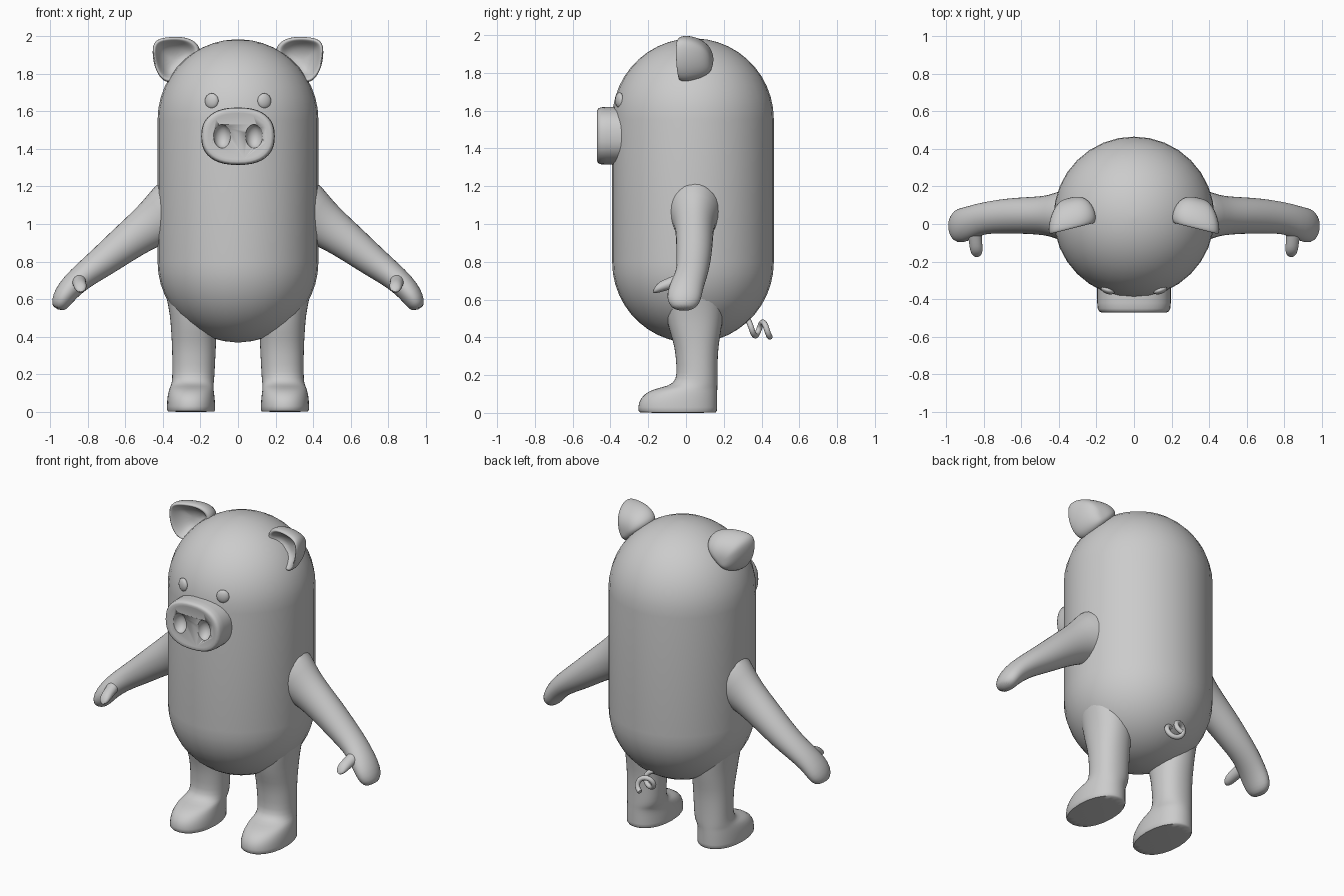
import bpy, bmesh, math
from mathutils import Vector

if "Cube" in bpy.data.objects:
    bpy.data.objects.remove(bpy.data.objects["Cube"])

grey = bpy.data.materials.new("plain_grey")
grey.diffuse_color = (0.6, 0.6, 0.6, 1)
grey.use_nodes = True
grey.node_tree.nodes["Principled BSDF"].inputs["Base Color"].default_value = grey.diffuse_color


def finish(name, bm, subsurf=0, angle=50):
    """Turn a bmesh into a smooth-shaded object."""
    bmesh.ops.recalc_face_normals(bm, faces=bm.faces)
    me = bpy.data.meshes.new(name)
    bm.to_mesh(me)
    bm.free()
    me.materials.append(grey)
    ob = bpy.data.objects.new(name, me)
    bpy.context.collection.objects.link(ob)
    bpy.ops.object.select_all(action='DESELECT')
    ob.select_set(True)
    bpy.context.view_layer.objects.active = ob
    if subsurf:
        mod = ob.modifiers.new("subsurf", 'SUBSURF')
        mod.levels = mod.render_levels = subsurf
        bpy.ops.object.modifier_apply(modifier=mod.name)
    bpy.ops.object.shade_smooth_by_angle(angle=math.radians(angle))
    return ob


def loft(name, rings, subsurf=0, angle=50):
    """Skin a list of closed rings and cap both ends."""
    bm = bmesh.new()
    loops = [[bm.verts.new(p) for p in ring] for ring in rings]
    n = len(loops[0])
    for a, b in zip(loops, loops[1:]):
        for i in range(n):
            j = (i + 1) % n
            bm.faces.new((a[i], a[j], b[j], b[i]))
    bm.faces.new(loops[0])
    bm.faces.new(loops[-1])
    return finish(name, bm, subsurf, angle)


def ellipse(center, u, v, n=16, power=2.0):
    """Ring (or superellipse) around a centre with half-axes u and v."""
    pts = []
    for i in range(n):
        a = 2 * math.pi * i / n
        c, s = math.cos(a), math.sin(a)
        c = math.copysign(abs(c) ** (2 / power), c)
        s = math.copysign(abs(s) ** (2 / power), s)
        pts.append(Vector(center) + Vector(u) * c + Vector(v) * s)
    return pts


def tube(name, stations, mirror=1, subsurf=1):
    """Limb through (x, y, z, half thickness, half depth) stations, depth kept near y."""
    pts = [Vector((s[0] * mirror, s[1], s[2])) for s in stations]
    rings = []
    for i, s in enumerate(stations):
        t = (pts[min(i + 1, len(pts) - 1)] - pts[max(i - 1, 0)]).normalized()
        u = t.cross(Vector((0, 1, 0))).normalized()
        v = u.cross(t).normalized()
        rings.append(ellipse(pts[i], u * s[3], v * s[4]))
    return loft(name, rings, subsurf)


def ellipsoid(name, loc, size, turn=0):
    bm = bmesh.new()
    bmesh.ops.create_uvsphere(bm, u_segments=20, v_segments=12, radius=1)
    ob = finish(name, bm)
    ob.location, ob.scale, ob.rotation_euler = loc, size, (0, 0, turn)
    return ob


# Capsule body
R, CY, LOW, HIGH = 0.428, 0.037, 0.798, 1.555
arc = [math.radians(a) for a in range(2, 91, 8)]
profile = [(R * math.sin(a), LOW - R * math.cos(a)) for a in arc]
profile += [(R * math.sin(a), HIGH + R * math.cos(a)) for a in reversed(arc)]
loft("body", [ellipse((0, CY, z), (r, 0, 0), (0, r, 0), 32) for r, z in profile])

# Snout with two hollow nostrils
snout_rings = [(-0.25, 1), (-0.42, 1), (-0.45, 0.985), (-0.464, 0.95), (-0.47, 0.89), (-0.466, 0.8)]
snout = loft("snout", [ellipse((0, y, 1.467), (0.196 * s, 0, 0), (0, 0, 0.153 * s), 40, 2.4)
                       for y, s in snout_rings])
for m in (-1, 1):
    cutter = ellipsoid("nostril_cutter", (0.085 * m, -0.472, 1.467), (0.046, 0.055, 0.064))
    cutter.hide_render = True
    mod = snout.modifiers.new("nostril", 'BOOLEAN')
    mod.operation, mod.solver, mod.object = 'DIFFERENCE', 'EXACT', cutter
    bpy.context.view_layer.objects.active = snout
    bpy.ops.object.modifier_apply(modifier=mod.name)
    bpy.data.objects.remove(cutter)

# Ear outline seen from the front
ear_outline = [(0.20, 1.95), (0.25, 1.99), (0.32, 2.0), (0.40, 1.995), (0.45, 1.975), (0.458, 1.92),
               (0.452, 1.86), (0.43, 1.795), (0.385, 1.745), (0.32, 1.76), (0.25, 1.83), (0.20, 1.90)]
# Ear rings: depth and outline scale, from the back bulge over the rim into the hollow
ear_rings = [(0.135, 0.15), (0.13, 0.4), (0.105, 0.68), (0.055, 0.9), (0.005, 1.0), (-0.03, 0.97),
             (-0.035, 0.86), (-0.01, 0.74), (0.025, 0.55), (0.045, 0.2)]

# Legs with feet: height, centre x, front y, back y, half width
leg_rings = [(0.0, 0.25, -0.25, 0.165, 0.128), (0.004, 0.25, -0.255, 0.167, 0.13),
             (0.055, 0.25, -0.257, 0.168, 0.13), (0.10, 0.25, -0.225, 0.168, 0.124),
             (0.128, 0.247, -0.17, 0.168, 0.118), (0.143, 0.243, -0.09, 0.168, 0.114),
             (0.175, 0.238, -0.05, 0.168, 0.113), (0.25, 0.236, -0.052, 0.168, 0.115),
             (0.35, 0.234, -0.06, 0.172, 0.118), (0.42, 0.235, -0.085, 0.185, 0.122),
             (0.52, 0.235, -0.11, 0.20, 0.128), (0.62, 0.24, -0.12, 0.21, 0.145),
             (0.72, 0.24, -0.10, 0.20, 0.165), (0.82, 0.23, -0.08, 0.18, 0.175)]

# Arm stations, flaring into the shoulder
arm = [(0.28, 0.045, 1.10, 0.20, 0.17), (0.37, 0.045, 1.055, 0.165, 0.14),
       (0.44, 0.045, 1.01, 0.13, 0.112), (0.52, 0.045, 0.955, 0.112, 0.102),
       (0.62, 0.045, 0.88, 0.098, 0.098), (0.72, 0.04, 0.80, 0.085, 0.092),
       (0.81, 0.03, 0.735, 0.072, 0.085), (0.88, 0.005, 0.675, 0.066, 0.09),
       (0.925, -0.01, 0.62, 0.06, 0.095), (0.948, -0.015, 0.575, 0.05, 0.082),
       (0.96, -0.015, 0.545, 0.03, 0.045)]
thumb = [(0.85, -0.01, 0.71, 0.04, 0.045), (0.847, -0.06, 0.695, 0.038, 0.04),
         (0.842, -0.11, 0.678, 0.036, 0.036), (0.838, -0.148, 0.665, 0.035, 0.034),
         (0.836, -0.172, 0.655, 0.02, 0.02)]

for m, side in ((-1, "right"), (1, "left")):
    tube(side + "_arm", arm, m)

    # Thumb pointing forward
    loft(side + "_thumb", [ellipse((x * m, y, z), (a, 0, 0), (0, 0.012, b), 12)
                           for x, y, z, a, b in thumb], 1)

    loft(side + "_leg", [ellipse((x * m, (f + b) / 2, z), (w, 0, 0), (0, (b - f) / 2, 0), 20, 2.2)
                         for z, x, f, b, w in leg_rings], 1)

    # Cupped ear, turned slightly outward
    rings = []
    for y, s in ear_rings:
        cx, cz = 0.35, 1.88 - max(y, 0) * 0.25
        rings.append([(m * (cx + (x - cx) * s), y + (0.36 - (cx + (x - cx) * s)) * 0.25, cz + (z - cz) * s)
                      for x, z in ear_outline])
    loft(side + "_ear", rings, 2)

    # Small flattened eye lying on the head
    ellipsoid(side + "_eye", (0.14 * m, -0.352, 1.655), (0.038, 0.02, 0.041), 0.36 * m)

# Curly tail: a short corkscrew
coil = bpy.data.curves.new("tail", 'CURVE')
coil.dimensions, coil.bevel_depth, coil.bevel_resolution = '3D', 0.015, 3
coil.use_fill_caps = True
spline = coil.splines.new('POLY')
spline.points.add(30)
for i, p in enumerate(spline.points):
    t = i / 30
    a = t * 2.9 * math.pi
    p.co = (0.042 * math.sin(a), 0.325 + 0.12 * t, 0.452 + 0.038 * math.cos(a) - 0.015 * t, 1)
coil.materials.append(grey)
tail = bpy.data.objects.new("tail", coil)
bpy.context.collection.objects.link(tail)
